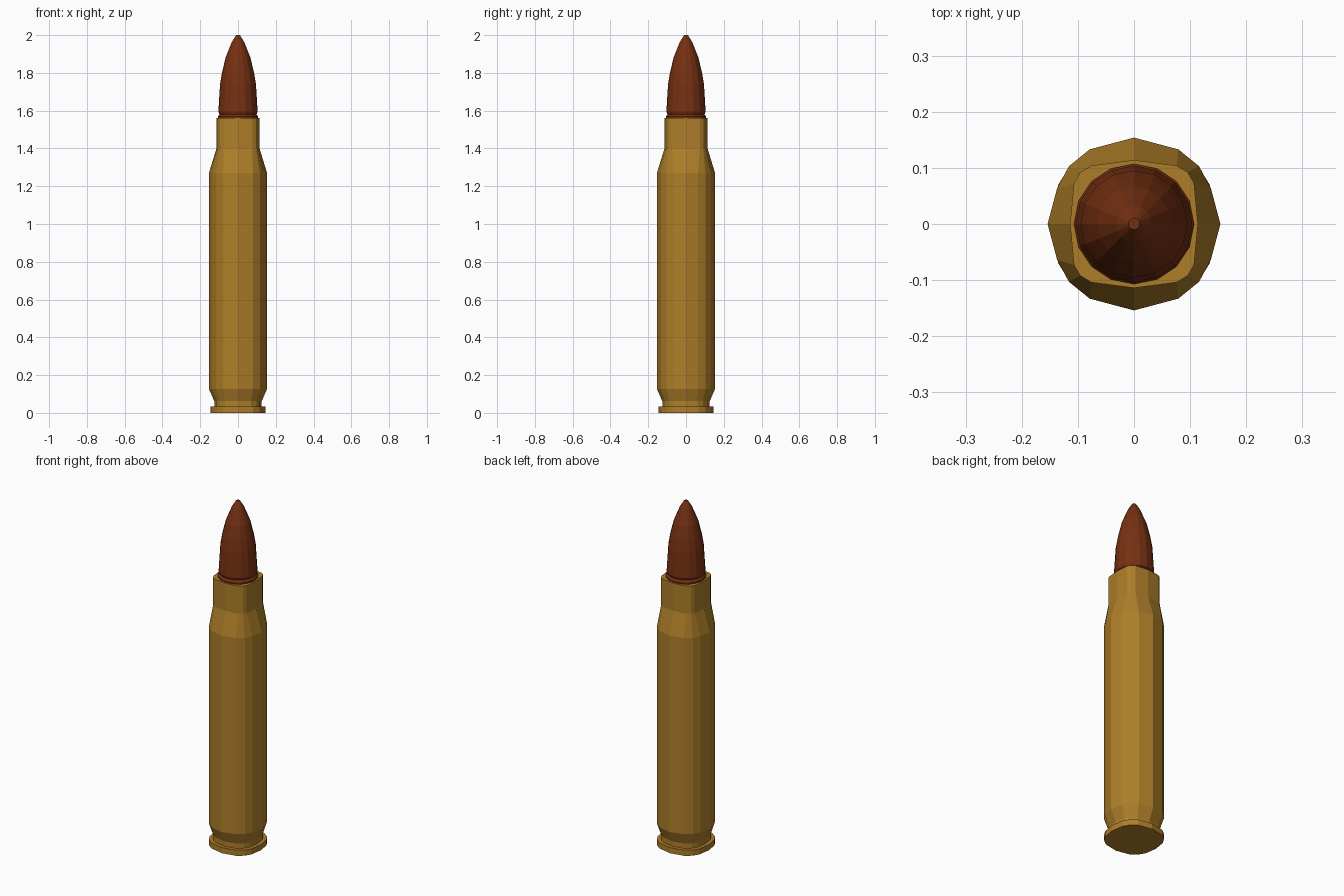
import bpy
import bmesh
from math import sin, cos, pi, radians

cube = bpy.data.objects.get("Cube")
if cube:
    bpy.data.objects.remove(cube, do_unlink=True)


def material(name, rgb):
    mat = bpy.data.materials.new(name)
    mat.use_nodes = True
    color = (*rgb, 1)
    mat.diffuse_color = color
    shader = mat.node_tree.nodes["Principled BSDF"]
    shader.inputs["Base Color"].default_value = color
    shader.inputs["Roughness"].default_value = 0.6
    return mat


def four_fold(quarter):
    """Mirror the points of one quarter outline into a full closed outline."""
    half = quarter + [(-x, y) for x, y in quarter[-2::-1]]
    return half + [(-x, -y) for x, y in half[1:-1]]


def loft(name, sections, mat):
    """Skin a stack of (outline, scale, height) sections and cap both ends."""
    bm = bmesh.new()
    rings = [[bm.verts.new((x * s, y * s, z)) for x, y in outline]
             for outline, s, z in sections]
    for low, high in zip(rings, rings[1:]):
        for i in range(len(low)):
            j = (i + 1) % len(low)
            bm.faces.new((low[i], low[j], high[j], high[i]))
    bm.faces.new(rings[0][::-1])
    bm.faces.new(rings[-1])
    mesh = bpy.data.meshes.new(name)
    bm.to_mesh(mesh)
    bm.free()
    mesh.materials.append(mat)
    obj = bpy.data.objects.new(name, mesh)
    bpy.context.collection.objects.link(obj)
    return obj


brass = material("brass", (0.42, 0.21, 0.022))
copper = material("dark copper", (0.18, 0.03, 0.006))

# Faceted outlines: rounded body, squarer neck, base rim between them
body = four_fold([(0.154, 0), (0.137, 0.064), (0.116, 0.103), (0.079, 0.133), (0, 0.154)])
neck = four_fold([(0.114, 0), (0.107, 0.073), (0.096, 0.092), (0.076, 0.104), (0, 0.114)])
rim = four_fold([(0.146, 0), (0.135, 0.07), (0.114, 0.104), (0.08, 0.13), (0, 0.146)])
circle = [(cos(2 * pi * i / 16), sin(2 * pi * i / 16)) for i in range(16)]

# Case: base rim, extractor groove, body, shoulder and neck
loft("case", [
    (rim, 1, 0), (rim, 1, 0.033),
    (rim, 0.86, 0.033), (rim, 0.86, 0.062),
    (body, 1, 0.127), (body, 1, 1.27),
    (neck, 1, 1.4), (neck, 1, 1.56),
], brass)

# Tip: crimped foot, waist and pointed nose
loft("tip", [
    (circle, 0.107, 1.555), (circle, 0.107, 1.568),
    (circle, 0.098, 1.58), (circle, 0.104, 1.595),
    (circle, 0.095, 1.74), (circle, 0.085, 1.8),
    (circle, 0.066, 1.88), (circle, 0.032, 1.965),
    (circle, 0.01, 2),
], copper)
